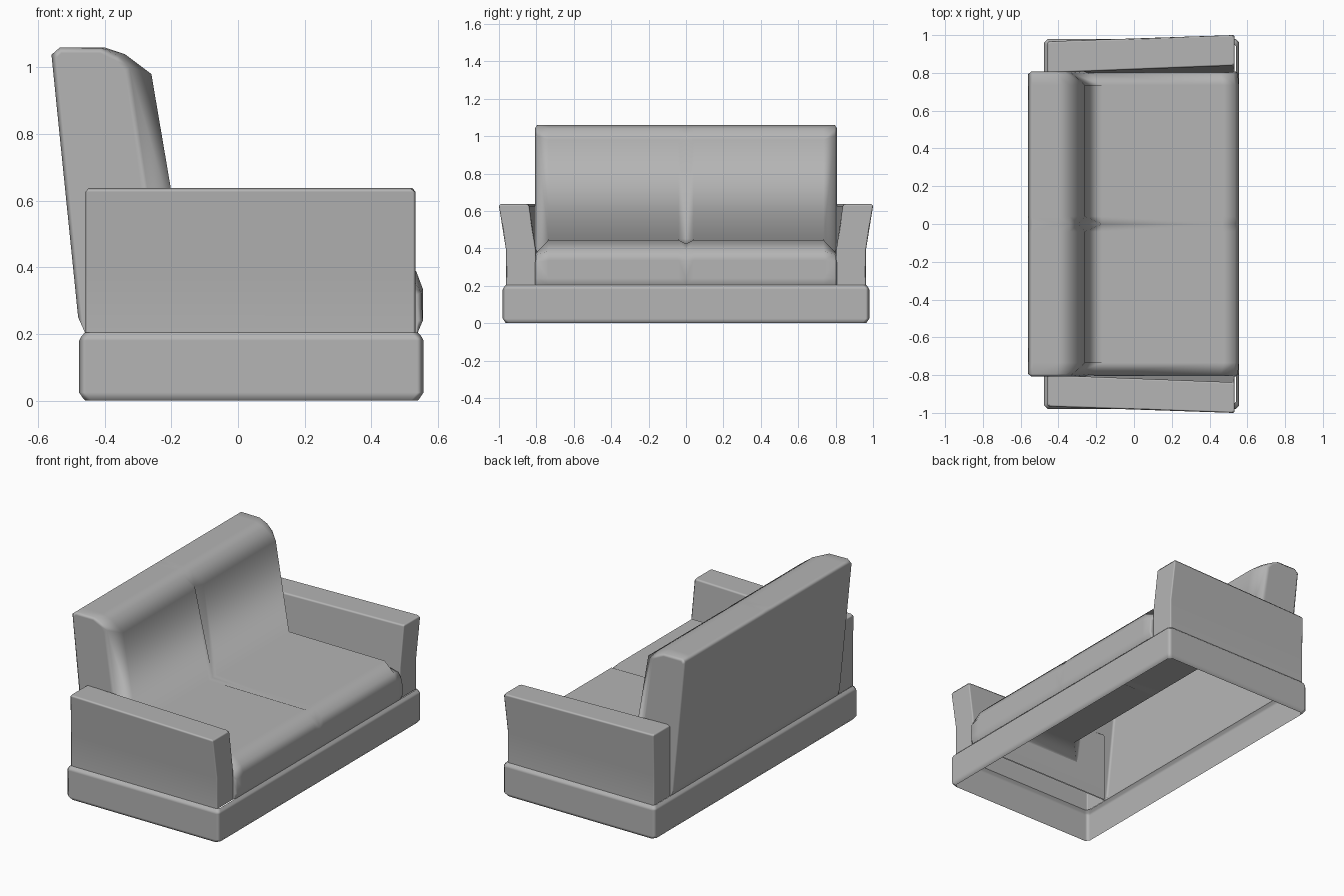
import bpy, bmesh, math

if "Cube" in bpy.data.objects:
    bpy.data.objects.remove(bpy.data.objects["Cube"])

# mid-grey upholstery
grey = bpy.data.materials.new("grey_fabric")
grey.diffuse_color = (0.46, 0.46, 0.46, 1)
grey.use_nodes = True
grey.node_tree.nodes["Principled BSDF"].inputs["Base Color"].default_value = grey.diffuse_color


def make_object(name, bm, angle=75):
    bmesh.ops.remove_doubles(bm, verts=bm.verts, dist=0.0005)
    bmesh.ops.recalc_face_normals(bm, faces=bm.faces)
    mesh = bpy.data.meshes.new(name)
    bm.to_mesh(mesh)
    bm.free()
    mesh.materials.append(grey)
    ob = bpy.data.objects.new(name, mesh)
    bpy.context.collection.objects.link(ob)
    bpy.ops.object.select_all(action='DESELECT')
    ob.select_set(True)
    bpy.context.view_layer.objects.active = ob
    bpy.ops.object.shade_smooth_by_angle(angle=math.radians(angle))
    # big faces stay flat, only the bevels shade round
    mod = ob.modifiers.new("weighted_normals", 'WEIGHTED_NORMAL')
    mod.keep_sharp = True
    mod.weight = 100
    return ob


def loft(bm, sections, closed, cap=False):
    """Skin matching point lists; optionally fill the last one."""
    rows = [[bm.verts.new(p) for p in s] for s in sections]
    n = len(rows[0])
    for a, b in zip(rows, rows[1:]):
        for i in range(n if closed else n - 1):
            j = (i + 1) % n
            bm.faces.new((a[i], a[j], b[j], b[i]))
    if cap:
        bm.faces.new(rows[-1])


# base: open frame with bevelled rims and corners
def base_ring(inset, z, c=0.02):
    x0, x1, y = -0.477 + inset, 0.557 - inset, 0.98 - inset
    return [(x0 + c, -y, z), (x1 - c, -y, z), (x1, -y + c, z), (x1, y - c, z),
            (x1 - c, y, z), (x0 + c, y, z), (x0, y - c, z), (x0, -y + c, z)]


bm = bmesh.new()
loft(bm, [base_ring(i, z) for i, z in
          ((0.018, 0.0), (0.013, 0.005), (0, 0.024), (0, 0.18), (0.006, 0.192), (0.018, 0.205))], True)
make_object("base", bm)

# seat and back: one upholstered shell, profile (x, z) swept across the width
main = [(0.54, 0.205), (0.555, 0.24), (0.555, 0.335), (0.535, 0.388), (0.475, 0.445),
        (-0.17, 0.45), (-0.26, 0.98), (-0.34, 1.04), (-0.40, 1.06),
        (-0.535, 1.06), (-0.56, 1.038), (-0.48, 0.25), (-0.46, 0.205)]
crease = list(main)
crease[3] = (0.53, 0.384)
crease[4] = (0.465, 0.424)
crease[6] = (-0.295, 0.977)
edge = list(main)
edge[2:9] = [(0.55, 0.325), (0.525, 0.365), (0.46, 0.382), (-0.235, 0.385),
             (-0.325, 1.0), (-0.36, 1.035), (-0.41, 1.058)]
end = list(edge)
end[0:2] = [(0.535, 0.205), (0.54, 0.24)]
end[2:5] = [(0.535, 0.315), (0.51, 0.35), (0.45, 0.365)]
end[5:9] = [(-0.255, 0.37), (-0.34, 0.99), (-0.365, 1.02), (-0.415, 1.043)]
end[9:11] = [(-0.53, 1.043), (-0.543, 1.03)]
end[11] = (-0.465, 0.25)

bm = bmesh.new()
for side in (1, -1):
    loft(bm, [[(x, side * y, z) for x, z in prof] for prof, y in
              ((crease, 0), (main, 0.04), (main, 0.735), (edge, 0.795), (end, 0.807))],
         False, True)
make_object("seat_and_back", bm)


# arms: open-bottomed, upper part flares outward towards the front
def arm_ring(z, inner_back, outer_back, inner_front, outer_front, inset, side):
    x0, x1, i, c = -0.458 + inset, 0.533 - inset, inset, 0.008
    ib, ob, jf, of = inner_back + i, outer_back - i, inner_front + i, outer_front - i
    pts = [(x0 + c, ib), (x1 - c, jf), (x1, jf + c), (x1, of - c),
           (x1 - c, of), (x0 + c, ob), (x0, ob - c), (x0, ib + c)]
    return [(x, side * y, z) for x, y in pts]


for label, side in (("left_arm", 1), ("right_arm", -1)):
    bm = bmesh.new()
    loft(bm, [arm_ring(0.205, 0.80, 0.962, 0.80, 0.962, 0, side),
              arm_ring(0.39, 0.80, 0.962, 0.803, 0.962, 0, side),
              arm_ring(0.626, 0.80, 0.967, 0.838, 1.0, 0, side),
              arm_ring(0.638, 0.80, 0.967, 0.838, 1.0, 0.009, side)], True, True)
    make_object(label, bm)
